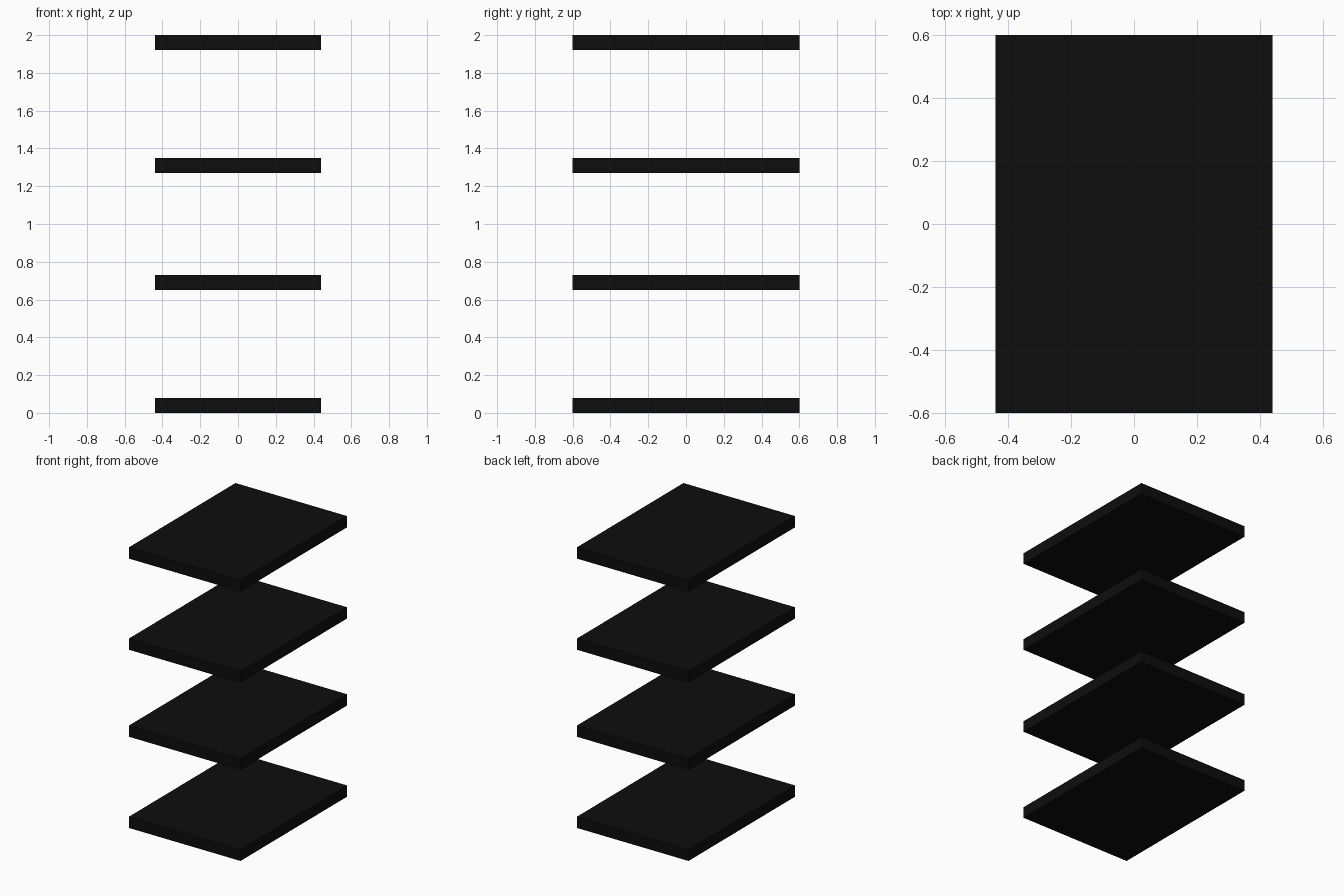
import bpy

cube = bpy.data.objects.get("Cube")
if cube:
    bpy.data.objects.remove(cube, do_unlink=True)

WIDTH, DEPTH, THICKNESS = 0.88, 1.2, 0.08

# Single near-black finish
black = bpy.data.materials.new("matte_black")
black.use_nodes = True
colour = (0.004, 0.004, 0.004, 1)
black.diffuse_color = colour
black.node_tree.nodes["Principled BSDF"].inputs["Base Color"].default_value = colour


def add_shelf(name, bottom):
    """Flat rectangular board whose underside sits at the given height."""
    bpy.ops.mesh.primitive_cube_add(size=1, location=(0, 0, bottom + THICKNESS / 2))
    shelf = bpy.context.object
    shelf.name = name
    shelf.scale = (WIDTH, DEPTH, THICKNESS)
    bpy.ops.object.transform_apply(location=False, rotation=False, scale=True)
    shelf.data.materials.append(black)


# Four floating boards, bottom to top
shelves = {
    "bottom_shelf": 0,
    "lower_middle_shelf": 0.65,
    "upper_middle_shelf": 1.27,
    "top_shelf": 2 - THICKNESS,
}
for shelf_name, height in shelves.items():
    add_shelf(shelf_name, height)
